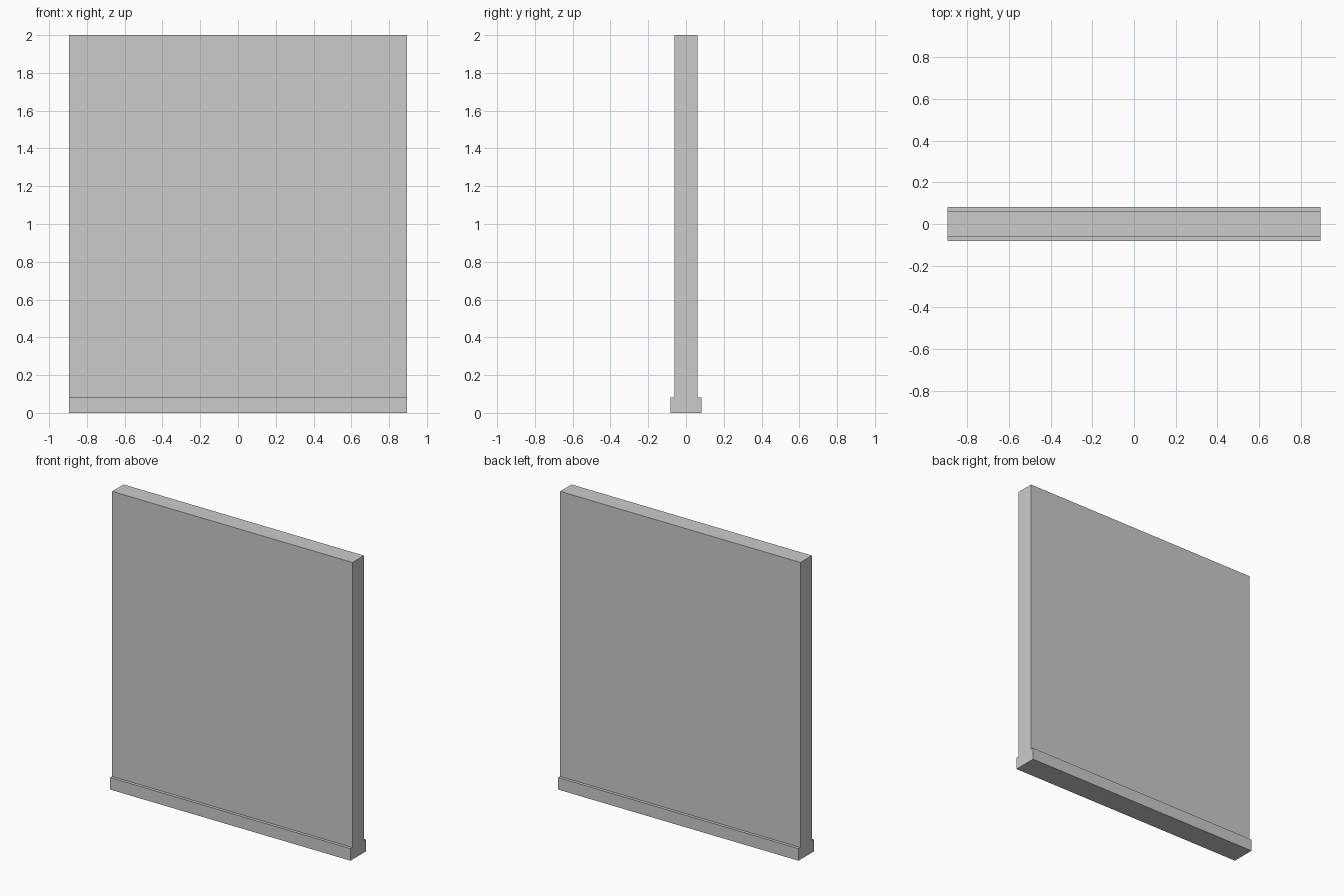
import bpy, bmesh

if "Cube" in bpy.data.objects:
    bpy.data.objects.remove(bpy.data.objects["Cube"])

HALF_LENGTH = 0.895
HEIGHT = 2.0
WALL_HALF = 0.061
BASE_HALF = 0.081
BASE_TOP = 0.081

# Wall panel with a skirting step on both faces: one mirrored profile along x
half = [(BASE_HALF, 0), (BASE_HALF, BASE_TOP), (WALL_HALF, BASE_TOP), (WALL_HALF, HEIGHT)]
profile = half + [(-y, z) for y, z in reversed(half)]

bm = bmesh.new()
end = bm.faces.new([bm.verts.new((-HALF_LENGTH, y, z)) for y, z in profile])
extruded = bmesh.ops.extrude_face_region(bm, geom=[end], use_keep_orig=True)
verts = [g for g in extruded["geom"] if isinstance(g, bmesh.types.BMVert)]
bmesh.ops.translate(bm, verts=verts, vec=(2 * HALF_LENGTH, 0, 0))
bmesh.ops.recalc_face_normals(bm, faces=bm.faces)

mesh = bpy.data.meshes.new("wall_with_skirting")
bm.to_mesh(mesh)
bm.free()
wall = bpy.data.objects.new("wall_with_skirting", mesh)
bpy.context.collection.objects.link(wall)
